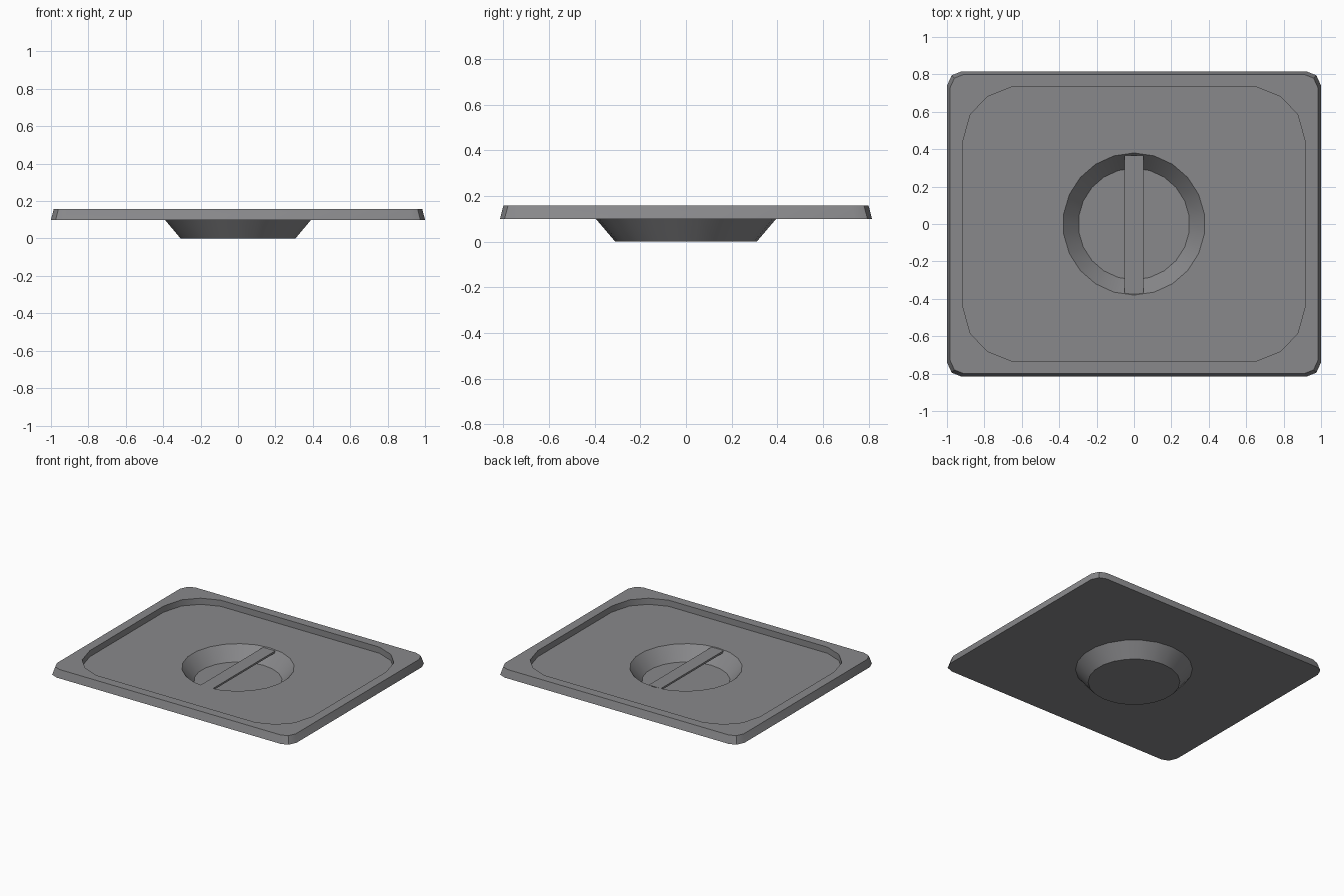
import bpy, bmesh, math
from mathutils import Vector

cube = bpy.data.objects.get("Cube")
if cube:
    bpy.data.objects.remove(cube)

steel = bpy.data.materials.new("brushed_steel_grey")
steel.use_nodes = True
GREY = (0.25, 0.25, 0.26, 1)
steel.diffuse_color = GREY
steel.node_tree.nodes["Principled BSDF"].inputs["Base Color"].default_value = GREY


def make_object(name, bm):
    bmesh.ops.recalc_face_normals(bm, faces=bm.faces[:])
    mesh = bpy.data.meshes.new(name)
    bm.to_mesh(mesh)
    bm.free()
    mesh.materials.append(steel)
    obj = bpy.data.objects.new(name, mesh)
    bpy.context.collection.objects.link(obj)
    return obj


def mirrored(corner):
    """Outline of a clipped rectangle from the points of its +x +y corner."""
    back = corner[::-1]
    return (corner + [(-x, y) for x, y in back]
            + [(-x, -y) for x, y in corner] + [(x, -y) for x, y in back])


def circle(radius, sides=22):
    angles = [math.pi / 2 + i * math.tau / sides for i in range(sides)]
    return [(radius * math.cos(a), radius * math.sin(a)) for a in angles]


bm = bmesh.new()


def ring(points, z):
    verts = [bm.verts.new((x, y, z)) for x, y in points]
    edges = [bm.edges.new((v, verts[i - 1])) for i, v in enumerate(verts)]
    return verts, edges


def wall(a, b):
    a, b = a[0], b[0]
    for i in range(len(a)):
        bm.faces.new((a[i - 1], a[i], b[i], b[i - 1]))


def flat_with_hole(outer, inner, up):
    bmesh.ops.triangle_fill(bm, edges=outer[1] + inner[1], use_beauty=True,
                            normal=Vector((0, 0, up)))


# Lid outlines: tapered outer rim and recessed panel
rim = [(1, 0.74), (0.975, 0.795), (0.925, 0.815)]
rim_low = ring(mirrored(rim), 0.10)
rim_top = ring(mirrored([(x - 0.015, y - 0.015) for x, y in rim]), 0.158)
panel = mirrored([(0.917, 0.435), (0.875, 0.585), (0.785, 0.68), (0.655, 0.732)])
recess_top = ring(panel, 0.158)
recess_low = ring(panel, 0.112)

# Grip bowl, inside and underneath
bowl_rim = ring(circle(0.38), 0.112)
bowl_floor = ring(circle(0.298), 0.014)
under_rim = ring(circle(0.395), 0.10)
under_floor = ring(circle(0.31), 0)

wall(rim_low, rim_top)
flat_with_hole(rim_top, recess_top, 1)
wall(recess_top, recess_low)
flat_with_hole(recess_low, bowl_rim, 1)
wall(bowl_rim, bowl_floor)
bm.faces.new(bowl_floor[0])
flat_with_hole(rim_low, under_rim, -1)
wall(under_rim, under_floor)
bm.faces.new(under_floor[0])
lid = make_object("lid", bm)

bpy.ops.object.select_all(action="DESELECT")
lid.select_set(True)
bpy.context.view_layer.objects.active = lid
bpy.ops.object.shade_smooth_by_angle(angle=math.radians(30))

# Thin grip bar across the bowl
bm = bmesh.new()
bmesh.ops.create_cube(bm, size=1)
bmesh.ops.scale(bm, vec=(0.10, 0.74, 0.014), verts=bm.verts[:])
bmesh.ops.translate(bm, vec=(0, -0.003, 0.101), verts=bm.verts[:])
make_object("grip_bar", bm)
